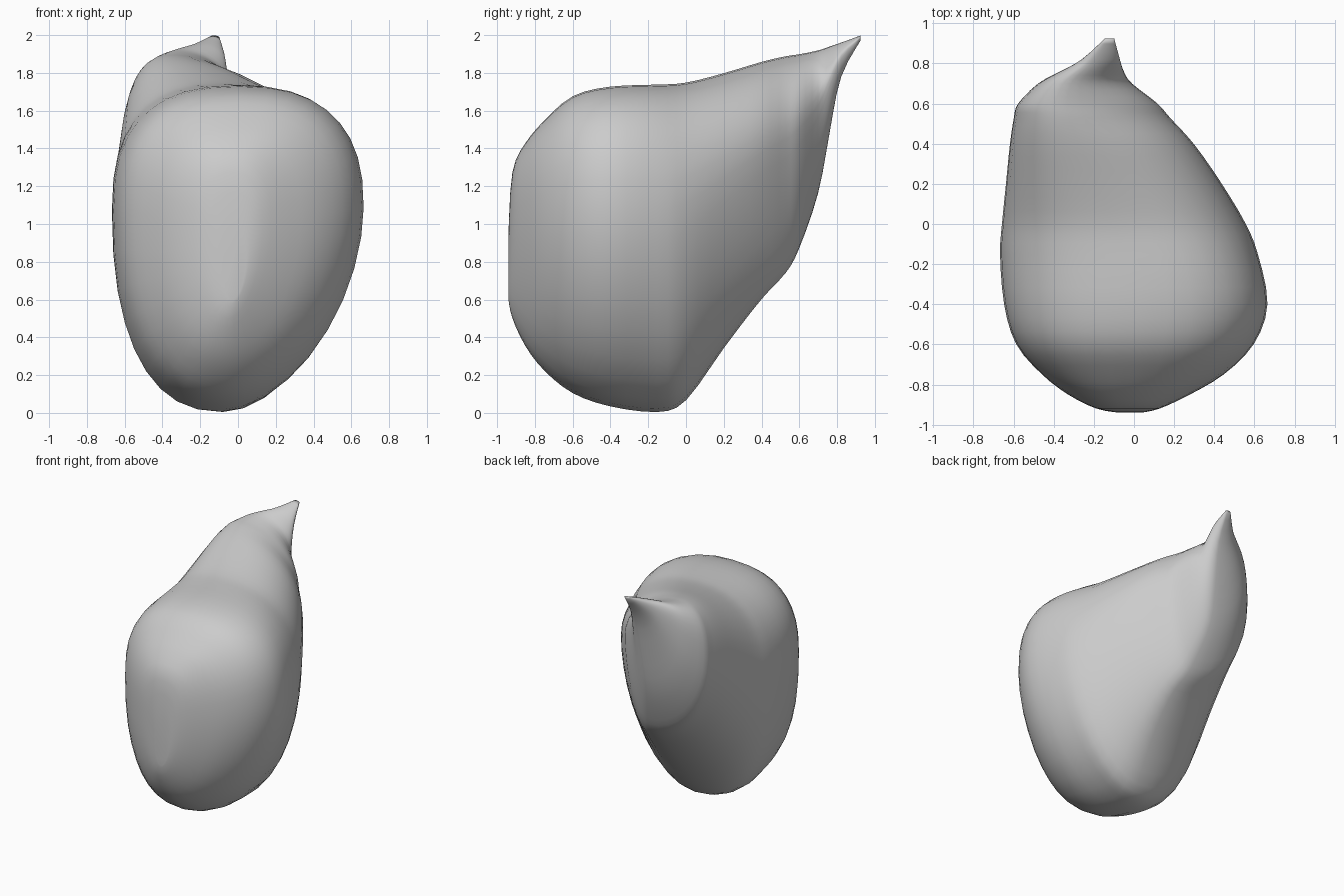
import bpy
import bmesh
from math import cos, sin, pi

SEGMENTS = 36
STEPS = 3

# Body outline from blunt front to pointed rear: depth, right, left, bottom, top
OUTLINE = [
    (-.94, -.08, .04, .6, .95),
    (-.92, -.19, .13, .5, 1.28),
    (-.85, -.33, .28, .35, 1.43),
    (-.75, -.46, .45, .22, 1.55),
    (-.6, -.59, .6, .1, 1.68),
    (-.4, -.65, .67, .03, 1.73),
    (-.15, -.67, .62, 0, 1.74),
    (0, -.66, .56, .06, 1.75),
    (.2, -.64, .44, .34, 1.8),
    (.4, -.62, .3, .6, 1.86),
    (.53, -.6, .18, .74, 1.89),
    (.6, -.58, .12, .87, 1.9),
    (.7, -.48, -.01, 1.16, 1.92),
    (.76, -.37, -.05, 1.48, 1.94),
    (.82, -.26, -.07, 1.78, 1.96),
    (.93, -.14, -.1, 1.98, 2),
]


def mix(a, b, t):
    return a + (b - a) * t


def spline(a, b, c, d, t):
    """Smooth curve value between b and c."""
    return b + t / 2 * (c - a + t * (2 * a - 5 * b + 4 * c - d
                                     + t * (3 * (b - c) + d - a)))


def refine(rows):
    """Add smoothly interpolated rows between the given ones."""
    padded = [rows[0], *rows, rows[-1]]
    fine = []
    for i in range(len(rows) - 1):
        for k in range(STEPS):
            fine.append([spline(*values, k / STEPS)
                         for values in zip(*padded[i:i + 4])])
    return fine + [list(rows[-1])]


def section(row):
    """Closed lopsided rounded section made of four quarter arcs."""
    y, x_min, x_max, z_min, z_max = row
    back = min(max((y + .2) / .7, 0), 1)
    crest = mix(x_min, x_max, mix(.5, .35, back))
    keel = mix(x_min, x_max, mix(.44, .72, back))
    waist = mix(z_min, z_max, .62)
    points = []
    for i in range(SEGMENTS):
        a = 2 * pi * i / SEGMENTS
        c, s = cos(a), sin(a)
        upper, outer = s >= 0, c >= 0
        if upper:
            power = mix(2.5, 1.9, back) if outer else 2.5
        else:
            power = 1.8 if outer else mix(2.4, 2, back)
        centre = crest if upper else keel
        reach = (x_max if outer else x_min) - centre
        rise = (z_max if upper else z_min) - waist
        x = centre + reach * abs(c) ** (2 / power)
        z = waist + rise * abs(s) ** (2 / power)
        points.append((x, y, z))
    return points


def make_material(name, colour):
    material = bpy.data.materials.new(name)
    material.use_nodes = True
    material.diffuse_color = colour
    shader = material.node_tree.nodes["Principled BSDF"]
    shader.inputs["Base Color"].default_value = colour
    return material


def loft(name, rows, material):
    """Skin the sections into one closed smooth object."""
    bm = bmesh.new()
    rings = [[bm.verts.new(p) for p in section(row)] for row in rows]
    for ring, following in zip(rings, rings[1:]):
        for i in range(SEGMENTS):
            j = (i + 1) % SEGMENTS
            bm.faces.new((ring[i], ring[j], following[j], following[i]))
    bm.faces.new(rings[0])
    bm.faces.new(rings[-1])
    bmesh.ops.recalc_face_normals(bm, faces=bm.faces)
    for face in bm.faces:
        face.smooth = True
    mesh = bpy.data.meshes.new(name)
    bm.to_mesh(mesh)
    bm.free()
    mesh.materials.append(material)
    obj = bpy.data.objects.new(name, mesh)
    bpy.context.collection.objects.link(obj)
    return obj


cube = bpy.data.objects.get("Cube")
if cube:
    bpy.data.objects.remove(cube)

# Rounded body drawn out into a raised rear tip
grey = make_material("plain grey", (.6, .6, .6, 1))
body = loft("pointed_body", refine(OUTLINE), grey)

# Ease the arc joins while keeping the overall shape
relax = body.modifiers.new("Relax", 'SMOOTH')
relax.factor = .5
relax.iterations = 2
